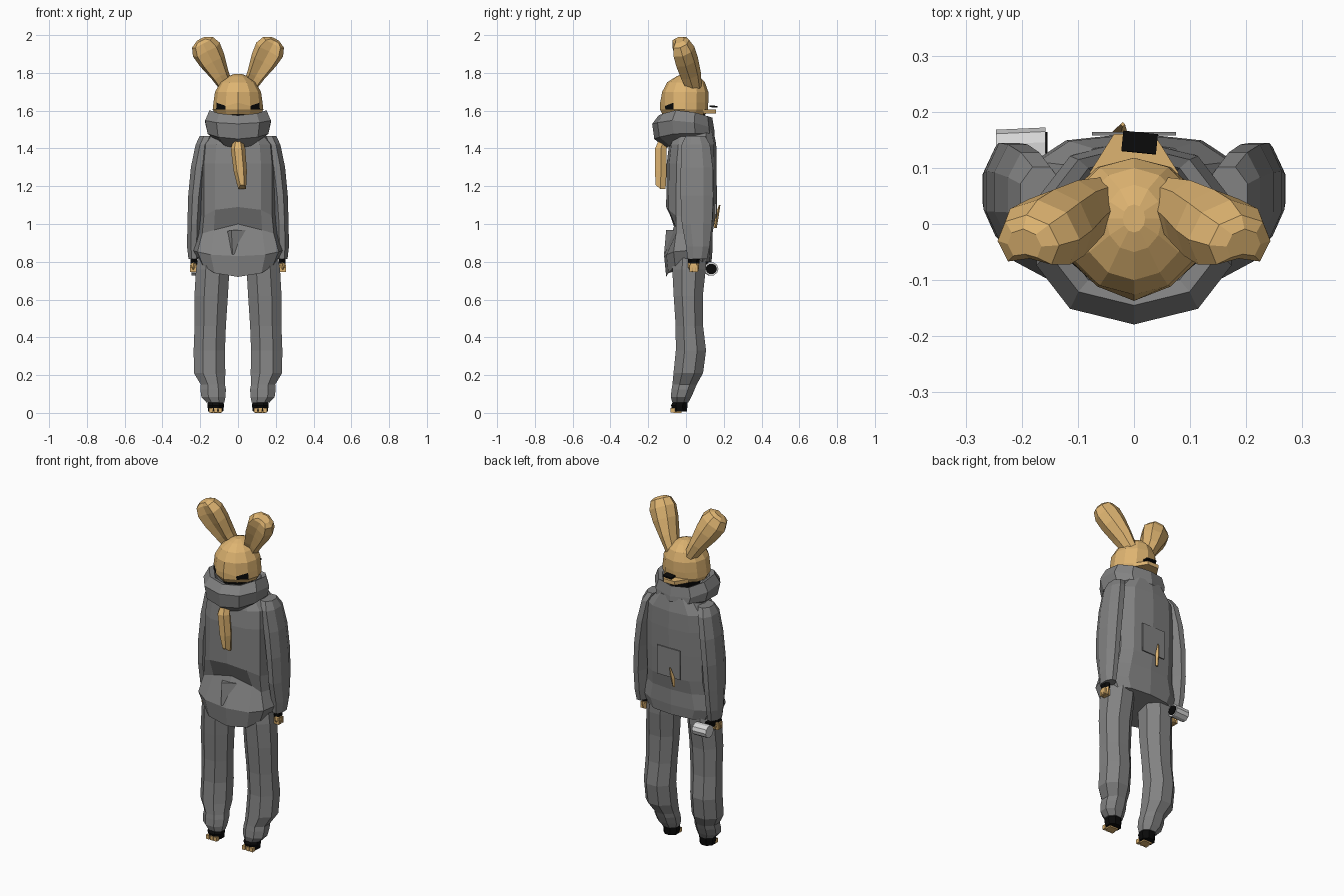
import bpy, bmesh, math
from mathutils import Vector, Euler


def material(name, rgb):
    m = bpy.data.materials.new(name)
    m.diffuse_color = (*rgb, 1)
    return m


TAN = material("tan", (0.73, 0.455, 0.165))
GREY = material("grey cloth", (0.225, 0.225, 0.225))
BLACK = material("black", (0.003, 0.003, 0.003))
LIGHT = material("light grey", (0.68, 0.68, 0.68))


def finish(name, bm, mat):
    bmesh.ops.recalc_face_normals(bm, faces=bm.faces[:])
    me = bpy.data.meshes.new(name)
    bm.to_mesh(me)
    bm.free()
    ob = bpy.data.objects.new(name, me)
    bpy.context.collection.objects.link(ob)
    me.materials.append(mat)
    return ob


def loft(name, rings, n, mat, side=1, power=1.0, twist=0, axis=None, dent=0):
    """Rings of (x, y, z, rx, ry[, front drop]); side=-1 mirrors across x."""
    bm = bmesh.new()
    rot = Vector((0, 0, 1)).rotation_difference(Vector(axis)) if axis else None
    grow = 1 / math.cos(math.pi * twist / n)
    loops = []
    for x, y, z, rx, ry, *drop in rings:
        loop = []
        for i in range(n):
            a = 2 * math.pi * (i + twist) / n - math.pi / 2
            c, s = math.cos(a), math.sin(a)
            px = rx * grow * math.copysign(abs(c) ** power, c)
            py = ry * grow * math.copysign(abs(s) ** power, s)
            if i == 0:
                py *= 1 - dent
            p = Vector((px, py, 0))
            if rot:
                p = rot @ p
            p += Vector((x, y, z))
            if drop:
                p.z -= drop[0] * max(0, -s) ** 2
            loop.append(bm.verts.new((p.x * side, p.y, p.z)))
        loops.append(loop)
    for a, b in zip(loops, loops[1:]):
        for i in range(n):
            j = (i + 1) % n
            bm.faces.new((a[i], a[j], b[j], b[i]))
    bm.faces.new(loops[0])
    bm.faces.new(loops[-1])
    return finish(name, bm, mat)


def box(name, loc, size, mat, rot=(0, 0, 0), taper=1.0):
    bm = bmesh.new()
    bmesh.ops.create_cube(bm, size=1)
    r = Euler(rot).to_matrix()
    for v in bm.verts:
        p = Vector([v.co[k] * size[k] for k in range(3)])
        if p.y > 0:
            p.x *= taper
        v.co = r @ p + Vector(loc)
    return finish(name, bm, mat)


# Hooded top, folded in above a flared, pointed hem
body = loft("hoodie_body", [
    (0, 0.015, 0.80, 0.205, 0.12, 0.08), (0, 0.012, 0.86, 0.238, 0.128, 0.03),
    (0, 0.02, 0.95, 0.21, 0.12, 0.0), (0, 0.025, 1.03, 0.20, 0.13, -0.06),
    (0, 0.028, 1.18, 0.20, 0.132, 0), (0, 0.03, 1.32, 0.20, 0.132, 0),
    (0, 0.035, 1.42, 0.19, 0.125, 0), (0, 0.04, 1.50, 0.12, 0.105, 0)],
    12, GREY, power=0.72)
for v in body.data.vertices:
    if 0.93 < v.co.z < 1.02 and v.co.y < -0.03 and abs(v.co.x) < 0.16:
        v.co.y += 0.04
        v.co.z += 0.05 - 0.25 * abs(v.co.x)
box("front_pocket", (0, -0.065, 0.90), (0.10, 0.05, 0.13), GREY, (-0.1, 0, 0.5))
box("back_panel", (0, 0.161, 1.12), (0.15, 0.006, 0.17), GREY)

# Cowl collar: outer roll and inner wall, lower at the back
cowl = loft("cowl", [
    (0, 0.015, 1.44, 0.11, 0.12, 0.04), (0, -0.008, 1.48, 0.168, 0.16, 0.03),
    (0, -0.015, 1.55, 0.182, 0.164, 0.02), (0, -0.003, 1.605, 0.158, 0.142, 0.03),
    (0, 0.0, 1.59, 0.13, 0.12, 0.02), (0, 0.0, 1.52, 0.10, 0.10, 0)],
    10, GREY, power=0.88)
for v in cowl.data.vertices:
    if v.co.z > 1.515 and v.co.y > 0:
        v.co.z -= 0.3 * v.co.y
loft("neck", [(0, 0.01, 1.48, 0.07, 0.07), (0, 0.005, 1.60, 0.10, 0.10)], 8, BLACK)

# Head mask with a pointed front and slanted dark eye openings
head = loft("head", [
    (0, -0.002, 1.58, 0.12, 0.105), (0, -0.005, 1.605, 0.134, 0.12),
    (0, -0.005, 1.642, 0.130, 0.123), (0, -0.004, 1.70, 0.122, 0.122),
    (0, 0.0, 1.75, 0.092, 0.10), (0, 0.01, 1.782, 0.05, 0.06),
    (0, 0.01, 1.795, 0.02, 0.025)], 12, TAN)
head.data.materials.append(BLACK)
for v in head.data.vertices:
    if v.co.y < -0.08 and abs(v.co.x) < 0.01 and v.co.z < 1.69:
        v.co.y = -0.137 if v.co.z > 1.59 else -0.125
    elif 1.63 < v.co.z < 1.65 and v.co.y < -0.09:
        v.co.z = 1.625
for p in head.data.polygons:
    c = p.center
    if 1.605 < c.z < 1.64 and c.y < -0.06 and abs(c.x) > 0.06:
        p.material_index = 1
box("mask_tie", (0, 0.125, 1.595), (0.16, 0.07, 0.022), TAN, taper=0.45)
box("tie_band", (0.01, 0.145, 1.622), (0.062, 0.036, 0.009), BLACK, (-0.1, 0, -0.1))

# Tail pointing up on the back
loft("tail", [(-0.03, 0.155, 0.98, 0.008, 0.008), (-0.026, 0.163, 1.04, 0.014, 0.01),
              (-0.02, 0.178, 1.10, 0.004, 0.004)], 4, TAN)

# Hanging tan tie under the cowl
loft("chest_tie", [
    (0.022, -0.135, 1.185, 0.02, 0.03, -0.03), (0.012, -0.133, 1.28, 0.034, 0.034),
    (0.0, -0.133, 1.40, 0.037, 0.034), (0.0, -0.115, 1.45, 0.02, 0.03)],
    6, TAN, twist=0.5)

for s, tag in ((1, "right"), (-1, "left")):
    # Ear, broad and rounded at the tip, with a hollow front
    ax = Vector((0.135, -0.075, 0.25)).normalized()
    base = Vector((0.055, 0.04, 1.715))
    ear = [(*(base + ax * t), rx, ry) for t, rx, ry in
           ((0, 0.035, 0.045), (0.09, 0.050, 0.063), (0.18, 0.072, 0.070),
            (0.245, 0.080, 0.068), (0.29, 0.062, 0.052), (0.305, 0.034, 0.03))]
    loft(tag + "_ear", ear, 8, TAN, s, axis=ax, dent=0.45)

    # Sleeve
    loft(tag + "_sleeve", [
        (0.232, 0.06, 0.815, 0.032, 0.055), (0.234, 0.063, 0.88, 0.038, 0.066),
        (0.232, 0.058, 1.00, 0.038, 0.085), (0.224, 0.058, 1.15, 0.042, 0.092),
        (0.207, 0.057, 1.30, 0.045, 0.09), (0.185, 0.052, 1.42, 0.042, 0.08),
        (0.165, 0.05, 1.465, 0.04, 0.055)], 8, GREY, s, twist=0.5)

    # Fingerless glove and hand
    loft(tag + "_glove", [(0.234, 0.04, 0.79, 0.020, 0.030),
                          (0.234, 0.045, 0.85, 0.022, 0.033)], 6, BLACK, s)
    loft(tag + "_hand", [(0.234, 0.045, 0.745, 0.012, 0.018),
                         (0.238, 0.04, 0.77, 0.018, 0.03),
                         (0.234, 0.04, 0.795, 0.019, 0.03)], 6, TAN, s)
    for k in range(3):
        box(tag + "_finger", (s * 0.237, 0.025 + 0.016 * k, 0.765), (0.034, 0.011, 0.036), TAN)

    # Baggy trouser leg gathered at the ankle
    loft(tag + "_trouser_leg", [
        (0.120, -0.03, 0.055, 0.050, 0.045), (0.130, -0.026, 0.085, 0.068, 0.058),
        (0.132, -0.015, 0.125, 0.072, 0.065), (0.133, -0.008, 0.15, 0.068, 0.068),
        (0.150, 0.012, 0.21, 0.088, 0.083), (0.152, 0.026, 0.33, 0.088, 0.085),
        (0.147, 0.018, 0.46, 0.088, 0.077), (0.142, 0.012, 0.62, 0.094, 0.082),
        (0.134, 0.016, 0.76, 0.094, 0.094), (0.12, 0.02, 0.88, 0.088, 0.09)],
        8, GREY, s, twist=0.5)

    # Foot wrap, sole pad and toes
    loft(tag + "_foot_wrap", [(0.118, -0.032, 0.008, 0.042, 0.040),
                              (0.118, -0.036, 0.04, 0.047, 0.046),
                              (0.118, -0.025, 0.075, 0.040, 0.038)], 8, BLACK, s, twist=0.5)
    box(tag + "_sole_pad", (s * 0.118, -0.045, 0.005), (0.055, 0.04, 0.01), TAN)
    for k in (-1, 0, 1):
        box(tag + "_toe", (s * 0.118 + 0.025 * k, -0.07, 0.015), (0.019, 0.022, 0.024), TAN)

# Can held sideways behind the left hand
loft("can", [(-0.246, 0.130, 0.762, 0.036, 0.038), (-0.158, 0.134, 0.762, 0.036, 0.038)],
     10, LIGHT, axis=(1, 0, 0))
loft("can_end", [(-0.158, 0.134, 0.762, 0.028, 0.030), (-0.154, 0.134, 0.762, 0.028, 0.030)],
     10, BLACK, axis=(1, 0, 0))
box("can_grip", (-0.225, 0.085, 0.79), (0.03, 0.07, 0.035), BLACK)
